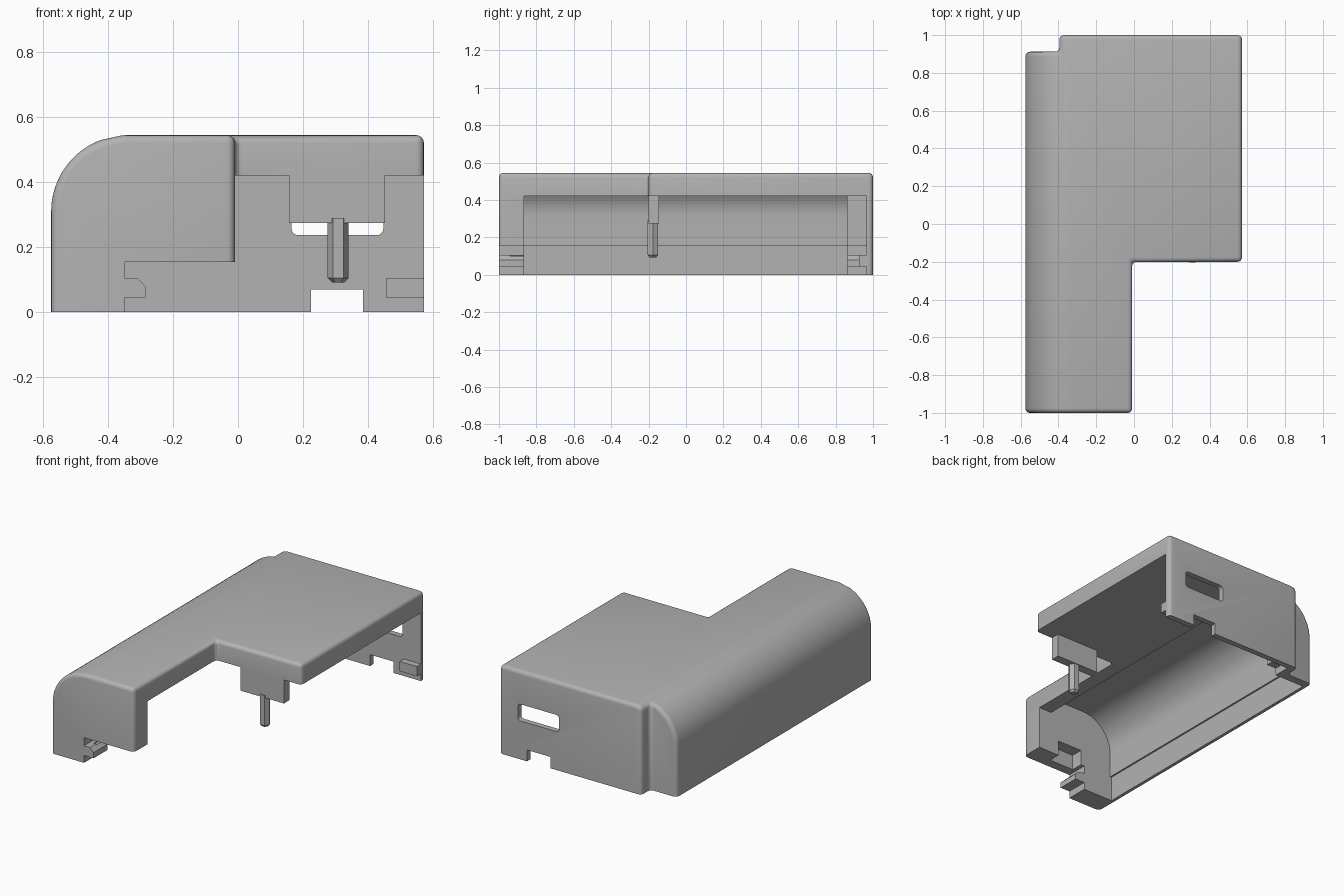
import bpy
import bmesh
from math import cos, sin, radians

cube = bpy.data.objects.get("Cube")
if cube:
    bpy.data.objects.remove(cube, do_unlink=True)

grey = bpy.data.materials.new("plain grey")
colour = (0.45, 0.45, 0.45, 1)
grey.diffuse_color = colour
grey.use_nodes = True
grey.node_tree.nodes["Principled BSDF"].inputs["Base Color"].default_value = colour


def prism(name, points, axis, low, high):
    """Extrude a 2D outline: axis 'z' takes (x, y) points, axis 'y' takes (x, z)."""
    bm = bmesh.new()

    def place(p, t):
        return (p[0], p[1], t) if axis == "z" else (p[0], t, p[1])

    a = [bm.verts.new(place(p, low)) for p in points]
    b = [bm.verts.new(place(p, high)) for p in points]
    n = len(points)
    bm.faces.new(a)
    bm.faces.new(b)
    for i in range(n):
        j = (i + 1) % n
        bm.faces.new((a[i], a[j], b[j], b[i]))
    bmesh.ops.recalc_face_normals(bm, faces=bm.faces)
    mesh = bpy.data.meshes.new(name)
    bm.to_mesh(mesh)
    bm.free()
    mesh.materials.append(grey)
    ob = bpy.data.objects.new(name, mesh)
    bpy.context.collection.objects.link(ob)
    return ob


def box(name, x0, x1, y0, y1, z0, z1):
    return prism(name, [(x0, y0), (x1, y0), (x1, y1), (x0, y1)], "z", z0, z1)


def rounded(x0, x1, z0, z1, r):
    """Outline of a rectangle with round corners."""
    pts = []
    corners = [(x1 - r, z1 - r), (x0 + r, z1 - r), (x0 + r, z0 + r), (x1 - r, z0 + r)]
    for k, (cx, cz) in enumerate(corners):
        for s in range(5):
            t = radians(90 * k + 22.5 * s)
            pts.append((cx + r * cos(t), cz + r * sin(t)))
    return pts


def apply(ob, mod):
    bpy.context.view_layer.objects.active = ob
    bpy.ops.object.modifier_apply(modifier=mod.name)


def boolean(ob, other, operation="DIFFERENCE"):
    mod = ob.modifiers.new("cut", "BOOLEAN")
    mod.operation = operation
    mod.solver = "EXACT"
    mod.object = other
    apply(ob, mod)
    bpy.data.objects.remove(other, do_unlink=True)


def arc(r, angles):
    """Quarter round of the left shoulder, from the side up to the roof."""
    return [(-0.34 - r * cos(radians(t)), 0.31 + r * sin(radians(t))) for t in angles]


# Outer cover: stepped footprint limited by the round-shouldered section
L, R, NECK, TAB = -0.575, 0.572, -0.01, -0.395
cover = prism("cover", [(L, -1), (NECK, -1), (NECK, -0.2), (R, -0.2), (R, 1),
                        (TAB, 1), (TAB, 0.912), (L, 0.912)], "z", -0.2, 0.7)
angles = list(range(0, 67, 6)) + [69, 86, 90]
section = [(L, -0.5)] + arc(0.235, angles) + [(1, 0.545), (1, -0.5)]
boolean(cover, prism("section", section, "y", -2, 2), "INTERSECT")
bevel = cover.modifiers.new("round edges", "BEVEL")
bevel.width = 0.024
bevel.segments = 4
bevel.limit_method = "ANGLE"
bevel.angle_limit = radians(35)
bevel.use_clamp_overlap = False
apply(cover, bevel)

# Flat bottom and the open space under the wide roof
boolean(cover, box("floor_cut", -2, 2, -2, 2, -1, 0))
boolean(cover, box("bay_cut", NECK, 2, -2, 0.965, -1, 0.42))

# Long channel under the round shoulder, between the two end walls
channel = [(-0.555, -1), (-0.555, 0.155)] + [(-0.545, 0.155)]
channel += arc(0.205, range(0, 91, 6))
channel += [(-0.1, 0.515), (-0.1, 0.42), (0.05, 0.42), (0.05, -1)]
boolean(cover, prism("channel_cut", channel, "y", -0.865, 0.86))

# Lower cut-out of the end walls, leaving a small hook
hook = [(-0.35, -1), (-0.35, 0.045), (-0.285, 0.045), (-0.285, 0.08), (-0.31, 0.105),
        (-0.35, 0.105), (-0.35, 0.155), (0.1, 0.155), (0.1, -1)]
boolean(cover, prism("hook_cut", hook, "y", -2, 0.965))
boolean(cover, box("hook_trim", -0.35, -0.2, 0.925, 0.965, -1, 0.12))

# Slot and notch in the back wall, pocket in the front wall
boolean(cover, prism("slot_cut", rounded(0.165, 0.447, 0.237, 0.34, 0.02), "y", 0.9, 1.1))
boolean(cover, box("notch_cut", 0.225, 0.385, 0.9, 1.1, -1, 0.07))
boolean(cover, box("pocket_cut", -0.325, -0.155, -0.94, -0.8, 0.1, 0.25))

bpy.ops.object.select_all(action="DESELECT")
cover.select_set(True)
bpy.context.view_layer.objects.active = cover
bpy.ops.object.shade_smooth_by_angle(angle=radians(30))

# Catch on the inside of the back wall
box("back_catch", 0.455, R, 0.925, 0.967, 0.045, 0.105)

# Hanging plate with a six-sided peg
box("peg_plate", 0.157, 0.453, -0.2, -0.145, 0.275, 0.421)
peg_outline = [(0.308 + 0.032 * cos(radians(60 * i)),
                -0.177 + 0.032 * sin(radians(60 * i))) for i in range(6)]
peg = prism("peg", peg_outline, "z", 0.105, 0.29)
bm = bmesh.new()
bm.from_mesh(peg.data)
bm.faces.ensure_lookup_table()
tip = min(bm.faces, key=lambda f: f.calc_center_median().z)
new = bmesh.ops.extrude_face_region(bm, geom=[tip])["geom"]
bmesh.ops.delete(bm, geom=[tip], context="FACES_ONLY")
for v in new:
    if isinstance(v, bmesh.types.BMVert):
        v.co.x = 0.308 + (v.co.x - 0.308) * 0.6
        v.co.y = -0.177 + (v.co.y + 0.177) * 0.6
        v.co.z = 0.092
bmesh.ops.recalc_face_normals(bm, faces=bm.faces)
bm.to_mesh(peg.data)
bm.free()
